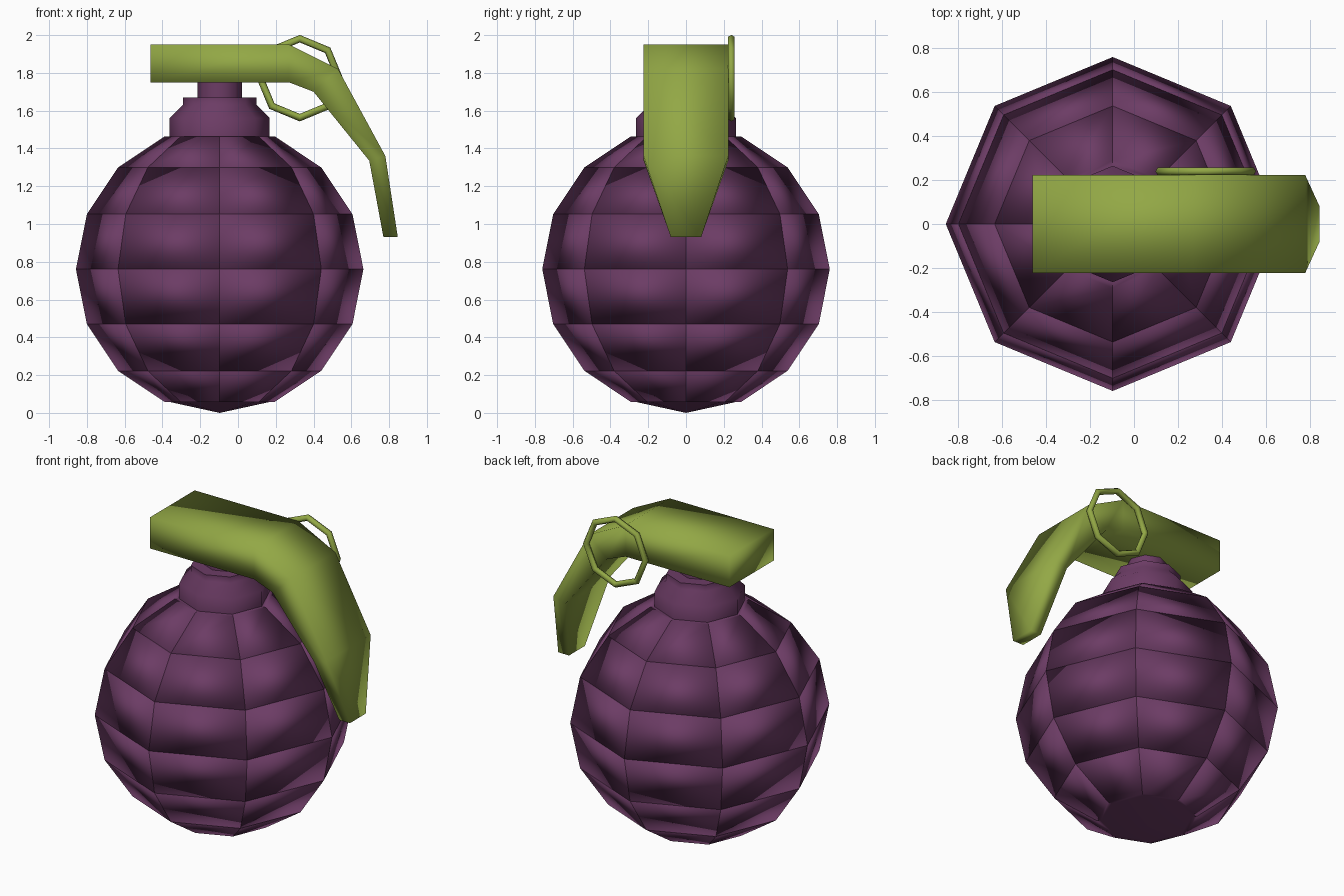
import bpy, bmesh, math
from mathutils import Vector

if "Cube" in bpy.data.objects:
    bpy.data.objects.remove(bpy.data.objects["Cube"])


def material(name, color):
    m = bpy.data.materials.new(name)
    m.diffuse_color = color
    m.use_nodes = True
    m.node_tree.nodes["Principled BSDF"].inputs["Base Color"].default_value = m.diffuse_color
    return m


PURPLE = material("purple", (0.15, 0.045, 0.13, 1))
GREEN = material("olive_green", (0.29, 0.39, 0.06, 1))
CX, R, CZ = -0.097, 0.761, 0.761


def finish(bm, name, mat, angle=None):
    bmesh.ops.recalc_face_normals(bm, faces=bm.faces)
    me = bpy.data.meshes.new(name)
    bm.to_mesh(me)
    bm.free()
    me.materials.append(mat)
    ob = bpy.data.objects.new(name, me)
    bpy.context.collection.objects.link(ob)
    for p in me.polygons:
        p.use_smooth = True
    if angle:
        bpy.ops.object.select_all(action='DESELECT')
        ob.select_set(True)
        bpy.context.view_layer.objects.active = ob
        bpy.ops.object.shade_smooth_by_angle(angle=math.radians(angle))
    return ob


def lathe(bm, profile, sides=8):
    rings = []
    for r, z in profile:
        rings.append([bm.verts.new((CX + r * math.cos(2 * math.pi * i / sides),
                                    r * math.sin(2 * math.pi * i / sides), z))
                      for i in range(sides)])
    for a, b in zip(rings, rings[1:]):
        for i in range(sides):
            j = (i + 1) % sides
            bm.faces.new((a[i], a[j], b[j], b[i]))
    return rings


# Body: eight-sided sphere whose panels are separated by sunken grooves
bm = bmesh.new()
rings = lathe(bm, [(R * math.sin(k * math.pi / 8), CZ - R * math.cos(k * math.pi / 8))
                   for k in range(1, 8)])
panels = bm.faces[:]
bmesh.ops.inset_individual(bm, faces=panels, thickness=0.016, use_even_offset=True)
centre = Vector((CX, 0, CZ))
for k, ring in enumerate(rings):
    for v in ring:
        if k in (0, 6):
            v.co.x = CX + (v.co.x - CX) * 0.91
            v.co.y *= 0.91
        else:
            v.co += (centre - v.co).normalized() * 0.05
for ring, z in ((rings[0], 0.0), (rings[-1], 2 * CZ)):
    pole = bm.verts.new((CX, 0, z))
    for i in range(8):
        bm.faces.new((ring[i], ring[(i + 1) % 8], pole))
finish(bm, "grenade_body", PURPLE)

# Neck: stepped eight-sided collar
bm = bmesh.new()
rings = lathe(bm, [(0.265, 1.45), (0.265, 1.56), (0.195, 1.63), (0.195, 1.67),
                   (0.118, 1.67), (0.118, 1.78)])
bm.faces.new(rings[0])
bm.faces.new(rings[-1])
finish(bm, "neck_collar", PURPLE, 50)

# Safety lever: solid strip swept along a bent profile (top x, z, bottom x, z, half width)
sections = [(-0.463, 1.95, -0.463, 1.75, 0.224), (0.27, 1.95, 0.27, 1.75, 0.224),
            (0.53, 1.82, 0.40, 1.70, 0.224), (0.78, 1.36, 0.695, 1.335, 0.224),
            (0.846, 0.93, 0.77, 0.93, 0.08)]
bm = bmesh.new()
loops = [[bm.verts.new(c) for c in ((tx, -w, tz), (tx, w, tz), (bx, w, bz), (bx, -w, bz))]
         for tx, tz, bx, bz, w in sections]
for a, b in zip(loops, loops[1:]):
    for i in range(4):
        j = (i + 1) % 4
        bm.faces.new((a[i], a[j], b[j], b[i]))
bm.faces.new(loops[0])
bm.faces.new(loops[-1])
finish(bm, "safety_lever", GREEN)

# Pull ring: eight-sided torus on the back side of the lever
bpy.ops.mesh.primitive_torus_add(major_segments=8, minor_segments=6, major_radius=0.209,
                                 minor_radius=0.02, location=(0.327, 0.24, 1.772),
                                 rotation=(math.pi / 2, 0, 0))
ring = bpy.context.object
ring.name = "pull_ring"
ring.data.materials.append(GREEN)
bpy.ops.object.shade_smooth()
